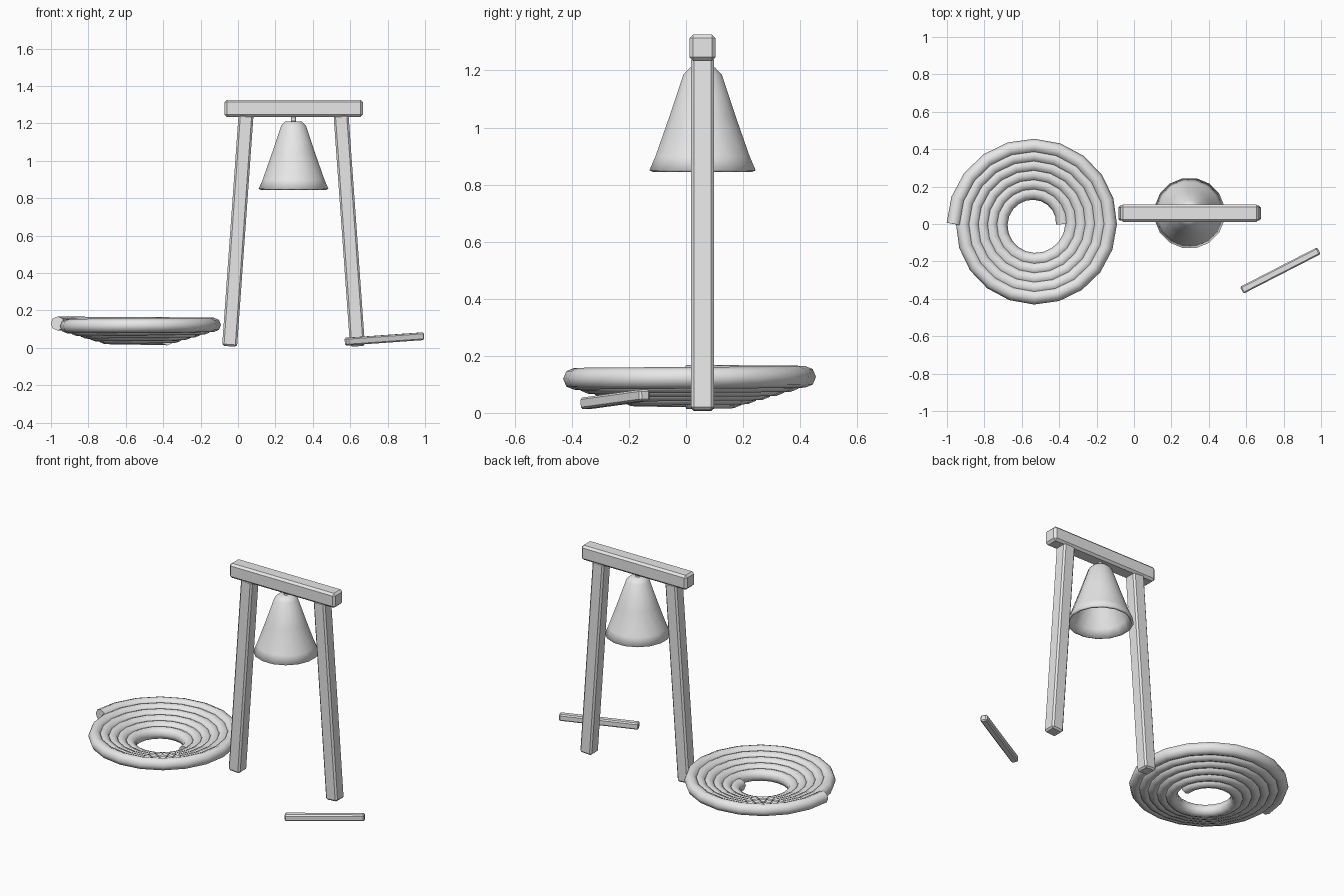
import bpy
import bmesh
from math import pi, cos, sin, radians
from mathutils import Vector, Matrix

cube = bpy.data.objects.get("Cube")
if cube:
    bpy.data.objects.remove(cube, do_unlink=True)

grey = bpy.data.materials.new("plain_grey")
grey.use_nodes = True
colour = (0.8, 0.8, 0.8, 1)
grey.diffuse_color = colour
grey.node_tree.nodes["Principled BSDF"].inputs["Base Color"].default_value = colour


def add_object(name, data):
    obj = bpy.data.objects.new(name, data)
    bpy.context.collection.objects.link(obj)
    data.materials.append(grey)
    bpy.ops.object.select_all(action='DESELECT')
    obj.select_set(True)
    bpy.context.view_layer.objects.active = obj
    return obj


def mesh_object(name, bm):
    mesh = bpy.data.meshes.new(name)
    bm.to_mesh(mesh)
    bm.free()
    return add_object(name, mesh)


def bar(name, start, end, width, chamfer):
    """Chamfered square bar running from start to end."""
    start, end = Vector(start), Vector(end)
    axis = end - start
    bm = bmesh.new()
    bmesh.ops.create_cube(bm, size=1)
    bmesh.ops.scale(bm, vec=(width, width, axis.length), verts=bm.verts)
    obj = mesh_object(name, bm)
    obj.location = (start + end) / 2
    obj.rotation_euler = axis.to_track_quat('Z', 'Y').to_euler()
    mod = obj.modifiers.new("chamfer", 'BEVEL')
    mod.width = chamfer
    mod.segments = 1
    return obj


# Frame: top beam and two splayed legs
MID_X, MID_Y = 0.297, 0.058
bar("top_beam", (MID_X - 0.37, MID_Y, 1.28), (MID_X + 0.37, MID_Y, 1.28), 0.092, 0.013)
for side, name in ((-1, "right_leg"), (1, "left_leg")):
    bar(name, (MID_X + side * 0.342, MID_Y, 0.008),
        (MID_X + side * 0.254, MID_Y, 1.245), 0.08, 0.01)

# Striker lying beside the frame
bar("striker_rod", (0.577, -0.354, 0.033), (0.988, -0.143, 0.062), 0.041, 0.007)

# Bell: lathed shell with thickness
SIDES = 16
bm = bmesh.new()
profile = [(0, 1.212), (0.045, 1.21), (0.068, 1.187), (0.118, 1.04), (0.168, 0.9), (0.19, 0.85)]
turn = Matrix.Rotation(pi / SIDES, 3, 'Z')
verts = [bm.verts.new(turn @ Vector((r, 0, z))) for r, z in profile]
edges = [bm.edges.new(pair) for pair in zip(verts, verts[1:])]
bmesh.ops.spin(bm, geom=verts + edges, cent=(0, 0, 0), axis=(0, 0, 1),
               angle=2 * pi, steps=SIDES)
bmesh.ops.remove_doubles(bm, verts=bm.verts, dist=0.0005)
bmesh.ops.recalc_face_normals(bm, faces=bm.faces)
if sum(f.normal.z for f in bm.faces) < 0:
    bmesh.ops.reverse_faces(bm, faces=bm.faces)
bell = mesh_object("bell", bm)
bell.location = (MID_X, MID_Y, 0)
shell = bell.modifiers.new("wall", 'SOLIDIFY')
shell.thickness = 0.014
shell.offset = -1
bpy.ops.object.shade_smooth_by_angle(angle=radians(50))

# Pin holding the bell under the beam
bm = bmesh.new()
bmesh.ops.create_cone(bm, cap_ends=True, segments=8, radius1=0.014, radius2=0.014, depth=0.05)
pin = mesh_object("bell_pin", bm)
pin.location = (MID_X, MID_Y, 1.222)
bpy.ops.object.shade_smooth_by_angle(angle=radians(50))

# Coil: tube spiralling inward and down into a shallow bowl
TURNS, STEPS = 5.5, 110
curve = bpy.data.curves.new("coil", 'CURVE')
curve.dimensions = '3D'
curve.bevel_depth = 0.038
curve.bevel_resolution = 2
curve.use_fill_caps = True
curve.twist_mode = 'Z_UP'
spline = curve.splines.new('POLY')
spline.points.add(STEPS)
for i, point in enumerate(spline.points):
    t = i / STEPS
    angle = pi - t * TURNS * 2 * pi
    radius = 0.43 - 0.275 * t
    point.co = (radius * cos(angle), radius * sin(angle), 0.13 - 0.079 * t, 1)
coil = add_object("coil", curve)
coil.location.x = -0.534
bpy.ops.object.convert(target='MESH')
bpy.ops.object.shade_smooth_by_angle(angle=radians(60))
